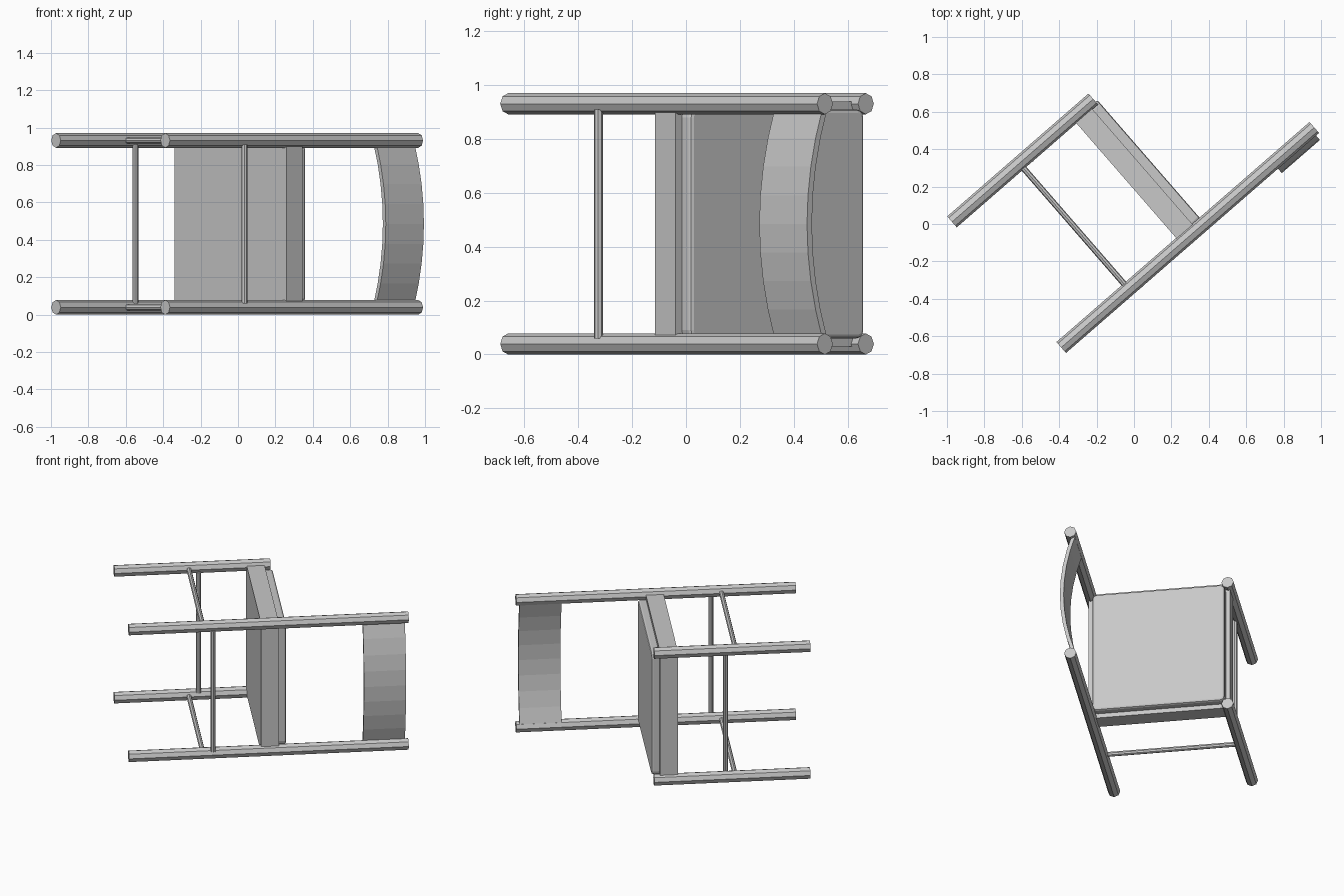
import bpy, bmesh, math
from mathutils import Matrix, Vector

if "Cube" in bpy.data.objects:
    bpy.data.objects.remove(bpy.data.objects["Cube"])

# The chair lies on its side: local x runs up the legs, y to its front, z across
LIE = Matrix.Rotation(math.radians(41), 4, "Z")
LOW, HIGH = 0.039, 0.931      # leg centres across the chair
BACK, FRONT = -0.243, 0.647   # leg centres front to back
MID = (LOW + HIGH) / 2

grey = bpy.data.materials.new("plain_grey")
grey.use_nodes = True
grey.diffuse_color = (0.58, 0.58, 0.58, 1)
grey.node_tree.nodes["Principled BSDF"].inputs["Base Color"].default_value = grey.diffuse_color


def finish(name, bm):
    bmesh.ops.recalc_face_normals(bm, faces=bm.faces)
    mesh = bpy.data.meshes.new(name)
    bm.to_mesh(mesh)
    bm.free()
    mesh.materials.append(grey)
    obj = bpy.data.objects.new(name, mesh)
    obj.matrix_world = LIE
    bpy.context.collection.objects.link(obj)
    return obj


def rod(name, a, b, radius):
    """Eight-sided bar from a to b."""
    a, b = Vector(a), Vector(b)
    bm = bmesh.new()
    turn = (b - a).to_track_quat("Z", "Y").to_matrix().to_4x4()
    bmesh.ops.create_cone(bm, cap_ends=True, segments=8, radius1=radius, radius2=radius,
                          depth=(b - a).length, matrix=Matrix.Translation((a + b) / 2) @ turn)
    return finish(name, bm)


def box(lo, hi):
    lo, hi = Vector(lo), Vector(hi)
    bm = bmesh.new()
    bmesh.ops.create_cube(bm, size=1, matrix=Matrix.Translation((lo + hi) / 2)
                          @ Matrix.Diagonal((*(hi - lo), 1)))
    return bm


# Legs and side stretchers
for side, z in (("right", LOW), ("left", HIGH)):
    rod(f"back_leg_{side}", (-0.727, BACK, z), (1.066, BACK, z), 0.039)
    rod(f"front_leg_{side}", (-0.727, FRONT, z), (0.274, FRONT, z), 0.039)
    rod(f"side_stretcher_{side}", (-0.25, BACK, z), (-0.25, FRONT, z), 0.016)

# Cross stretchers
for name, y in (("back_stretcher", -0.268), ("front_stretcher", 0.622)):
    rod(name, (-0.187, y, 0.06), (-0.187, y, 0.91), 0.016)

# Seat frame
finish("seat_frame", box((0.121, -0.257, 0.03), (0.235, 0.658, 0.94)))

# Seat panel with rounded corners and a softened top edge
bm = box((0.235, -0.225, 0.06), (0.287, 0.63, 0.91))
corners = [e for e in bm.edges if abs(e.verts[0].co.x - e.verts[1].co.x) > 0.01]
bmesh.ops.bevel(bm, geom=corners, offset=0.03, segments=3, profile=0.5, affect="EDGES")
rim = [e for e in bm.edges if min(v.co.x for v in e.verts) > 0.28]
bmesh.ops.bevel(bm, geom=rim, offset=0.014, segments=2, profile=0.5, affect="EDGES")
finish("seat_panel", bm)

# Curved backrest slat, bowed outwards
bm = bmesh.new()
steps, half, bow, thick = 8, 0.425, 0.075, 0.024
rings = []
for i in range(steps + 1):
    t = 2 * i / steps - 1
    y = -0.238 - bow * (1 - t * t)
    rings.append([bm.verts.new((x, y + d, MID + half * t))
                  for x, d in ((0.775, 0), (1.045, 0), (1.045, thick), (0.775, thick))])
for a, b in zip(rings, rings[1:]):
    for k in range(4):
        n = (k + 1) % 4
        bm.faces.new((a[k], a[n], b[n], b[k]))
bm.faces.new(rings[0])
bm.faces.new(rings[-1])
finish("backrest_slat", bm)
